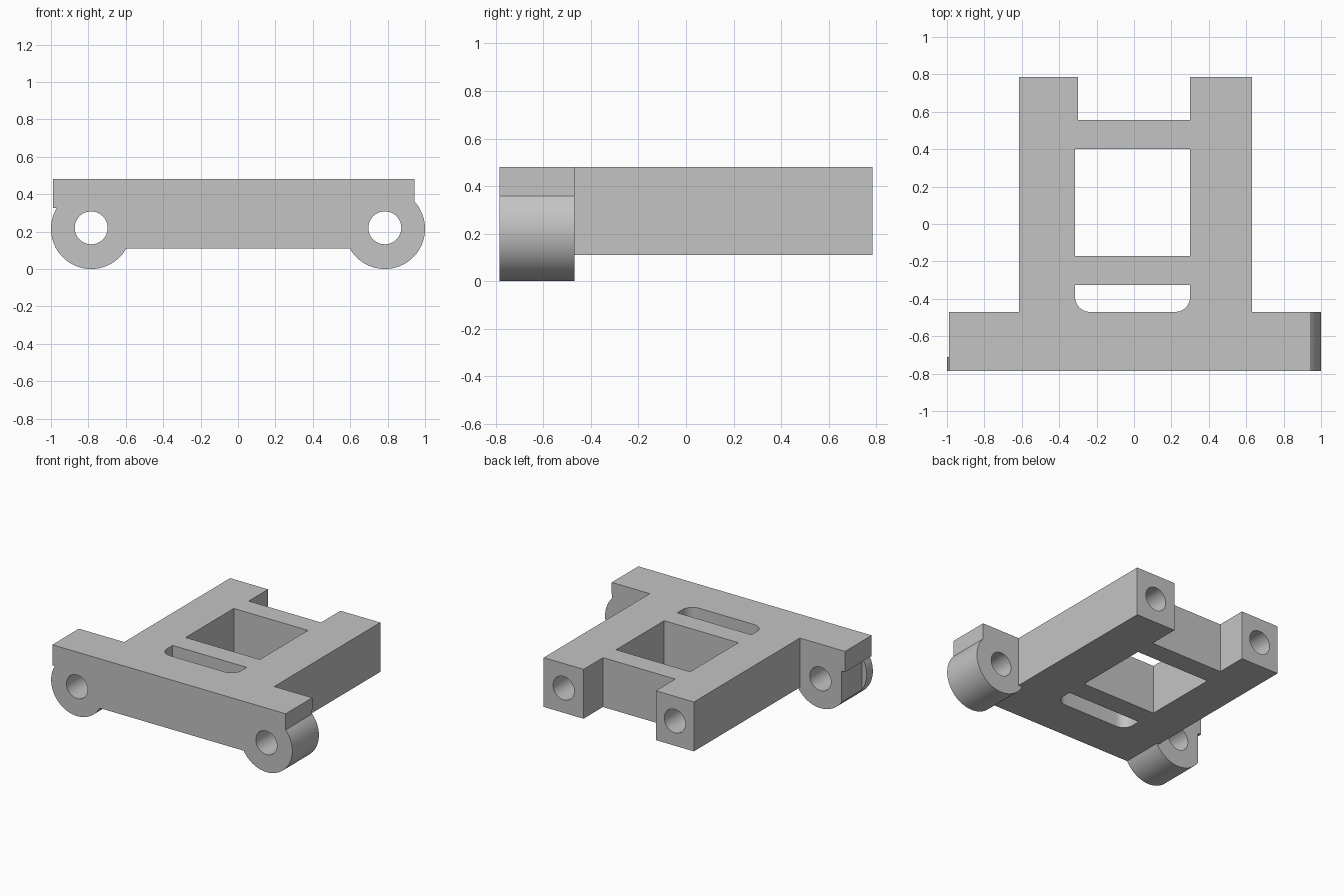
import bpy, bmesh
from math import sin, cos, radians
from mathutils import Vector

if "Cube" in bpy.data.objects:
    bpy.data.objects.remove(bpy.data.objects["Cube"])

grey = bpy.data.materials.new("plain_grey")
grey.use_nodes = True
grey.diffuse_color = (0.55, 0.55, 0.55, 1)
grey.node_tree.nodes["Principled BSDF"].inputs["Base Color"].default_value = grey.diffuse_color

EAR_X, EAR_Z, EAR_R, BORE_R = 0.785, 0.215, 0.215, 0.088
FRONT, BAR_BACK, BACK = -0.785, -0.47, 0.785
LOW, TOP = 0.11, 0.48


def arc(cx, cy, r, start, end, steps):
    angles = [radians(start + (end - start) * i / steps) for i in range(steps + 1)]
    return [(cx + r * cos(a), cy + r * sin(a)) for a in angles]


def prism(name, outline, axis, start, end):
    """Extrude a flat outline along y (outline in x, z) or z (outline in x, y)."""
    bm = bmesh.new()
    place = (lambda u, v: (u, start, v)) if axis == "y" else (lambda u, v: (u, v, start))
    face = bm.faces.new([bm.verts.new(place(u, v)) for u, v in outline])
    extruded = bmesh.ops.extrude_face_region(bm, geom=[face])["geom"]
    offset = Vector((0, end - start, 0) if axis == "y" else (0, 0, end - start))
    bmesh.ops.translate(bm, vec=offset, verts=[g for g in extruded if isinstance(g, bmesh.types.BMVert)])
    bmesh.ops.recalc_face_normals(bm, faces=bm.faces)
    mesh = bpy.data.meshes.new(name)
    bm.to_mesh(mesh)
    bm.free()
    mesh.materials.append(grey)
    obj = bpy.data.objects.new(name, mesh)
    bpy.context.collection.objects.link(obj)
    return obj


def rect(x0, x1, y0, y1):
    return [(x0, y0), (x1, y0), (x1, y1), (x0, y1)]


def combine(target, tool, operation):
    bpy.context.view_layer.objects.active = target
    mod = target.modifiers.new(tool.name, "BOOLEAN")
    mod.operation, mod.solver, mod.object = operation, "EXACT", tool
    bpy.ops.object.modifier_apply(modifier=mod.name)
    bpy.data.objects.remove(tool)


def bore(x, z, y0, y1):
    combine(bracket, prism("bore", arc(x, z, BORE_R, 0, 352.5, 47), "y", y0, y1), "DIFFERENCE")


# Front bar with a round lug at each end
bar_outline = [(-0.99, TOP), (-0.99, 0.325)]
bar_outline += arc(-EAR_X, EAR_Z, EAR_R, 149.2, 330.8, 40)
bar_outline += arc(EAR_X, EAR_Z, EAR_R, 209.2, 402, 40)
bar_outline += [(0.945, TOP)]
bracket = prism("bracket", bar_outline, "y", FRONT, BAR_BACK)

# Rear frame with two legs and the notch between them
frame_outline = [(-0.615, -0.6), (0.63, -0.6), (0.63, BACK), (0.3, BACK),
                 (0.3, 0.555), (-0.3, 0.555), (-0.3, BACK), (-0.615, BACK)]
combine(bracket, prism("frame", frame_outline, "z", LOW, TOP), "UNION")

# Square window and the slot with two rounded corners
combine(bracket, prism("window", rect(-0.315, 0.3, -0.17, 0.4), "z", -0.1, 0.6), "DIFFERENCE")
slot_outline = [(0.3, -0.325), (-0.315, -0.325)]
slot_outline += arc(-0.235, -0.39, 0.08, 180, 270, 10)
slot_outline += arc(0.22, -0.39, 0.08, 270, 360, 10)
combine(bracket, prism("slot", slot_outline, "z", -0.1, 0.6), "DIFFERENCE")

# Flat on the rear part of the right lug
combine(bracket, prism("lug_flat", rect(-1.1, -0.962, -0.1, 0.325), "y", -0.71, -0.4), "DIFFERENCE")

# Through bores in the lugs, blind bores in the legs
for side in (-1, 1):
    bore(side * EAR_X, EAR_Z + 0.005, -0.9, -0.4)
    bore(0.465 if side > 0 else -0.457, (LOW + TOP) / 2, BACK - 0.3, 0.9)

bpy.ops.object.select_all(action="DESELECT")
bracket.select_set(True)
bpy.context.view_layer.objects.active = bracket
bpy.ops.object.shade_smooth_by_angle(angle=radians(30))
